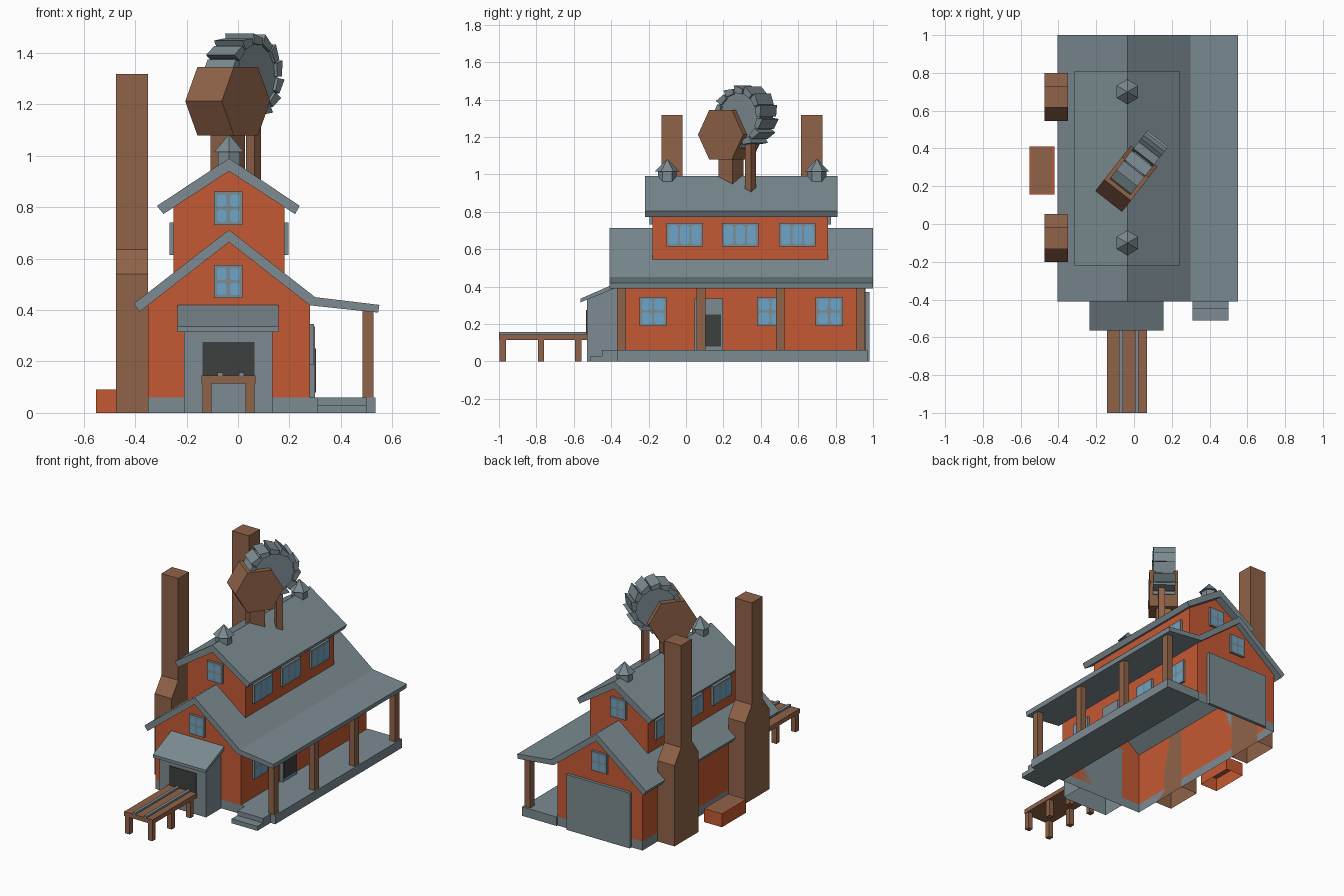
import bpy, bmesh, math
from mathutils import Matrix, Vector

cube = bpy.data.objects.get("Cube")
if cube:
    bpy.data.objects.remove(cube, do_unlink=True)


def material(name, r, g, b):
    m = bpy.data.materials.new(name)
    m.use_nodes = True
    m.diffuse_color = (r, g, b, 1)
    m.node_tree.nodes["Principled BSDF"].inputs["Base Color"].default_value = (r, g, b, 1)
    return m


ORANGE = material("orange_wall", 0.56, 0.1, 0.033)
BROWN = material("brown_wood", 0.28, 0.124, 0.066)
GREY = material("grey_slate", 0.2, 0.26, 0.285)
BLUE = material("blue_glass", 0.155, 0.375, 0.57)
DARK = material("dark_opening", 0.048, 0.05, 0.05)


def finish(name, bm, mats, matrix=Matrix()):
    mesh = bpy.data.meshes.new(name)
    bm.to_mesh(mesh)
    bm.free()
    for m in mats:
        mesh.materials.append(m)
    ob = bpy.data.objects.new(name, mesh)
    ob.matrix_world = matrix
    bpy.context.collection.objects.link(ob)
    return ob


def prism_mesh(profile, lo, hi, axis="Y", open_bottom=False):
    """Extrude a profile: (x, z) points along Y, or (y, z) points along X."""
    bm = bmesh.new()
    place = (lambda a, b, t: (a, t, b)) if axis == "Y" else (lambda a, b, t: (t, a, b))
    face = bm.faces.new([bm.verts.new(place(a, b, lo)) for a, b in profile])
    new = bmesh.ops.extrude_face_region(bm, geom=[face])["geom"]
    step = Vector(place(0, 0, hi - lo))
    bmesh.ops.translate(bm, verts=[v for v in new if isinstance(v, bmesh.types.BMVert)], vec=step)
    bmesh.ops.recalc_face_normals(bm, faces=bm.faces)
    if open_bottom:
        bm.normal_update()
        low = [f for f in bm.faces if f.normal.z < -0.9]
        bmesh.ops.delete(bm, geom=low, context="FACES")
    return bm


def prism(name, profile, lo, hi, mat, axis="Y", open_bottom=False, matrix=Matrix()):
    return finish(name, prism_mesh(profile, lo, hi, axis, open_bottom), [mat], matrix)


def rect(a0, a1, b0, b1):
    return [(a0, b0), (a1, b0), (a1, b1), (a0, b1)]


def box(name, x, y, z, mat, open_bottom=False, matrix=Matrix()):
    return prism(name, rect(*x, *z), *y, mat, "Y", open_bottom, matrix)


def walls(name, x0, x1, y0, y1, floor, eave, ridge, band=None):
    """Gabled shell, open below and under the roof, with an optional base band."""
    mid = (x0 + x1) / 2
    bm = prism_mesh([(x0, floor), (x1, floor), (x1, eave), (mid, ridge), (x0, eave)], y0, y1)
    bm.normal_update()
    bmesh.ops.delete(bm, geom=[f for f in bm.faces if abs(f.normal.z) > 0.3], context="FACES")
    if band:
        bmesh.ops.bisect_plane(bm, geom=bm.verts[:] + bm.edges[:] + bm.faces[:],
                               plane_co=(0, 0, band), plane_no=(0, 0, 1))
        for f in bm.faces:
            f.material_index = int(f.calc_center_median().z < band)
    finish(name, bm, [ORANGE, GREY])


def window(name, pos, width, height, turn, cols, rows):
    """Framed window facing -Y before it is turned about Z."""
    depth, rim = 0.016, 0.012
    bm = prism_mesh(rect(-width / 2, width / 2, -height / 2, height / 2), -depth, 0)
    cw, ch = (width - rim) / cols, (height - rim) / rows
    for i in range(cols):
        for j in range(rows):
            cx, cz = (i + 0.5 - cols / 2) * cw, (j + 0.5 - rows / 2) * ch
            a, b = (cw - rim) / 2, (ch - rim) / 2
            c = min(a, b) * 0.4
            pts = [(-a + c, -b), (a - c, -b), (a, -b + c), (a, b - c),
                   (a - c, b), (-a + c, b), (-a, b - c), (-a, -b + c)]
            pane = bm.faces.new([bm.verts.new((cx + p, -depth - 0.002, cz + q)) for p, q in pts])
            pane.material_index = 1
    matrix = Matrix.Translation(pos) @ Matrix.Rotation(math.radians(turn), 4, "Z")
    finish(name, bm, [GREY, BLUE], matrix)


MID = -0.035
# House shell and roofs
walls("lower_walls", -0.35, 0.28, -0.37, 0.96, 0, 0.425, 0.67, band=0.06)
walls("upper_walls", -0.25, 0.18, -0.18, 0.76, 0.5, 0.8, 0.945)
prism("lower_roof", [(-0.405, 0.425), (MID, 0.712), (0.3, 0.45), (0.55, 0.42), (0.545, 0.39),
                     (0.28, 0.418), (MID, 0.664), (-0.383, 0.393)], -0.41, 1, GREY)
prism("upper_roof", [(-0.315, 0.805), (MID, 0.99), (0.24, 0.805), (0.222, 0.773),
                     (MID, 0.94), (-0.29, 0.773)], -0.22, 0.81, GREY)

# Porch, steps and posts
box("porch_floor", (0.28, 0.535), (-0.37, 0.97), (0, 0.06), GREY)
box("upper_step", (0.31, 0.5), (-0.45, -0.37), (0, 0.06), GREY)
box("lower_step", (0.31, 0.5), (-0.51, -0.45), (0, 0.03), GREY)
for i, y in enumerate((-0.345, 0.08, 0.503, 0.933)):
    box(f"porch_post_{i + 1}", (0.484, 0.526), (y - 0.023, y + 0.023), (0.06, 0.4), BROWN)

# Doors
box("side_door_frame", (0.28, 0.3), (0.045, 0.197), (0.06, 0.335), GREY)
box("side_door_opening", (0.3, 0.303), (0.058, 0.186), (0.08, 0.25), DARK)
box("garage_door", (-0.27, 0.2), (0.96, 0.98), (0, 0.37), GREY)

# Windows
for side, y_low, y_high, turn in (("front", -0.37, -0.18, 0), ("back", 0.96, 0.76, 180)):
    window(f"{side}_lower_window", (-0.038, y_low, 0.511), 0.112, 0.13, turn, 2, 2)
    window(f"{side}_upper_window", (-0.038, y_high, 0.796), 0.112, 0.13, turn, 2, 2)
for i, y in enumerate((-0.007, 0.29, 0.595)):
    window(f"right_long_window_{i + 1}", (0.18, y, 0.677), 0.195, 0.127, 90, 3, 1)
    window(f"left_long_window_{i + 1}", (-0.25, y, 0.677), 0.195, 0.127, -90, 3, 1)
for i, y in enumerate((-0.176, 0.452, 0.766)):
    window(f"porch_window_{i + 1}", (0.28, y, 0.267), 0.145, 0.157, 90, 2, 2)
window("left_wall_window", (-0.35, 0.48, 0.267), 0.145, 0.157, -90, 2, 2)

# Front annex with its lean-to roof
prism("annex", [(-0.53, 0), (-0.37, 0), (-0.37, 0.395), (-0.53, 0.335)],
      -0.21, 0.135, GREY, "X", open_bottom=True)
prism("annex_roof", [(-0.565, 0.315), (-0.565, 0.335), (-0.37, 0.42), (-0.37, 0.395)],
      -0.235, 0.157, GREY, "X")
box("annex_opening", (-0.138, 0.064), (-0.534, -0.529), (0.14, 0.275), DARK)

# Loading table
box("table_top", (-0.142, 0.068), (-1, -0.53), (0.115, 0.145), BROWN)
for i, x in enumerate((-0.069, 0.014)):
    box(f"table_rail_{i + 1}", (x - 0.01, x + 0.01), (-1, -0.53), (0.145, 0.157), GREY)
for i, y in enumerate((-0.98, -0.775, -0.577)):
    for side, x in (("right", -0.121), ("left", 0.047)):
        box(f"table_leg_{side}_{i + 1}", (x - 0.017, x + 0.017), (y - 0.017, y + 0.017),
            (0, 0.115), BROWN)

# Chimneys
for name, y in (("front", -0.075), ("back", 0.673)):
    half = [(0.127, 0), (0.127, 0.54), (0.057, 0.635), (0.057, 1.317)]
    outline = [(y + a, z) for a, z in half] + [(y - a, z) for a, z in reversed(half)]
    prism(f"{name}_chimney", outline, -0.475, -0.35, BROWN, "X", open_bottom=True)

# Planter box with a brown inset top
bm = prism_mesh(rect(-0.553, -0.422, 0, 0.09), 0.155, 0.41, open_bottom=True)
bm.normal_update()
top = [f for f in bm.faces if f.normal.z > 0.9]
bmesh.ops.inset_region(bm, faces=top, thickness=0.012)
top[0].material_index = 1
finish("side_crate", bm, [ORANGE, BROWN])

# Roof vents
for name, y in (("front", -0.1), ("back", 0.7)):
    for part, r1, r2, z0, z1 in (("stem", 0.05, 0.05, 0.93, 1.02), ("cap", 0.066, 0, 1.015, 1.083)):
        bm = bmesh.new()
        bmesh.ops.create_cone(bm, cap_ends=True, segments=6, radius1=r1, radius2=r2, depth=z1 - z0)
        bmesh.ops.rotate(bm, verts=bm.verts, matrix=Matrix.Rotation(math.radians(30), 3, "Z"))
        lowest = min(bm.verts, key=lambda v: v.co.y)
        if abs(lowest.co.x) > 0.001:  # keep corners on the ridge line
            bmesh.ops.rotate(bm, verts=bm.verts, matrix=Matrix.Rotation(math.radians(30), 3, "Z"))
        finish(f"{name}_vent_{part}", bm, [GREY], Matrix.Translation((MID, y, (z0 + z1) / 2)))

# Roof wheel: local X runs along the wheel, local Y is the axle
turned = Matrix.Translation((-0.04, 0.24, 0)) @ Matrix.Rotation(math.radians(52), 4, "Z")
hexagon = [(0.153 * math.cos(math.radians(60 * k)), 1.212 + 0.153 * math.sin(math.radians(60 * k)))
           for k in range(6)]
prism("wheel_housing", hexagon, -0.09, 0.09, BROWN, matrix=turned)
box("housing_post", (-0.048, 0.048), (-0.048, 0.048), (0.92, 1.1), BROWN, matrix=turned)
box("wheel_post", (0.123, 0.165), (-0.036, 0.006), (0.9, 1.19), BROWN, matrix=turned)

COUNT, HUB = 14, (0.1, 1.308)


def around(radius, angle):
    return HUB[0] + radius * math.cos(angle), HUB[1] + radius * math.sin(angle)


rim = [around(0.143, math.tau * k / COUNT) for k in range(COUNT)]
prism("wheel_disc", rim, -0.056, 0.056, GREY, matrix=turned)
for k in range(COUNT):
    a = math.tau * k / COUNT
    bucket = [around(0.125, a), around(0.152, a), around(0.17, a + 0.38), around(0.13, a + 0.4)]
    prism(f"wheel_bucket_{k + 1}", bucket, -0.07, 0.07, GREY, matrix=turned)
